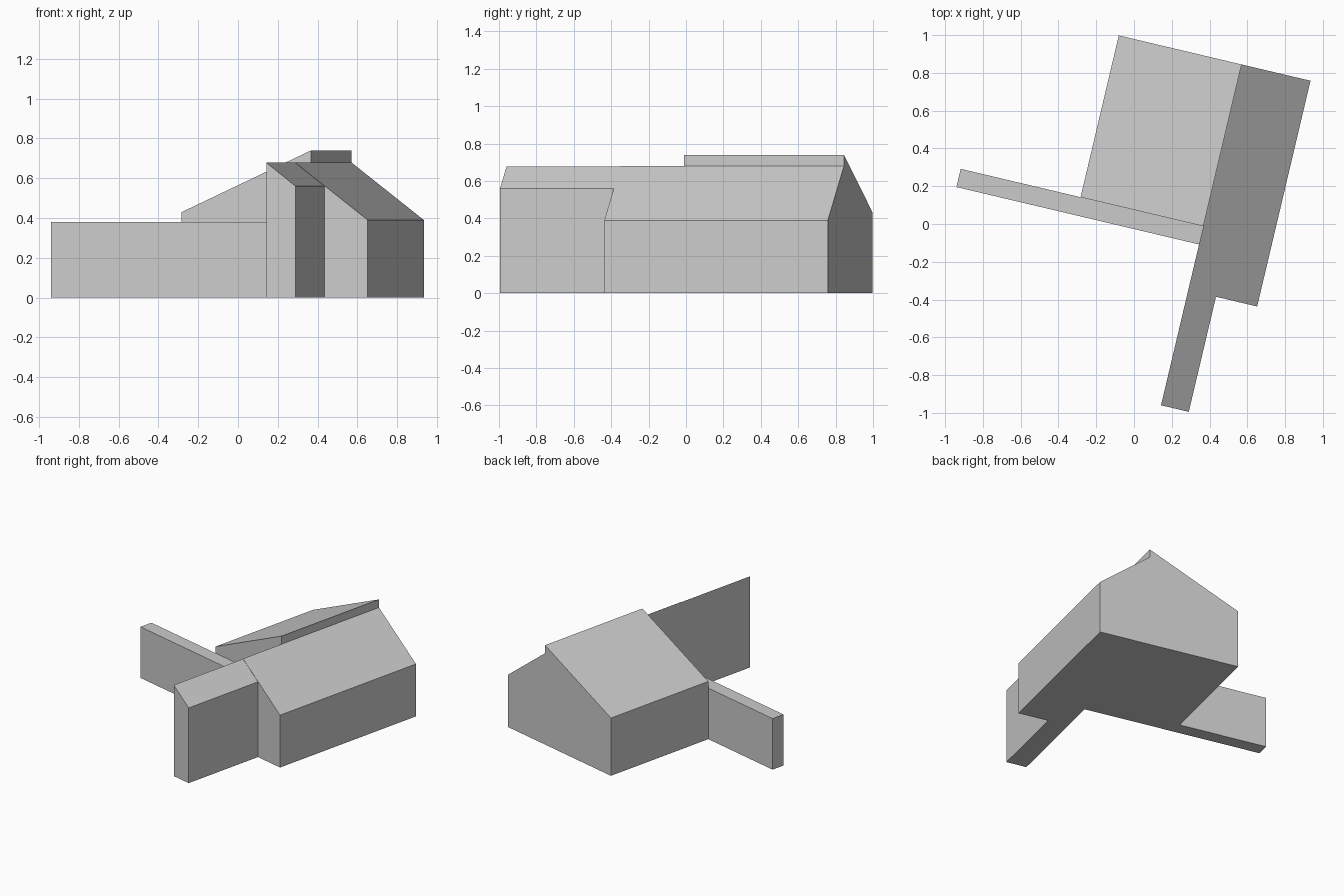
import bpy, bmesh, math
from mathutils import Matrix

cube = bpy.data.objects.get("Cube")
if cube:
    bpy.data.objects.remove(cube, do_unlink=True)

grey = bpy.data.materials.new("plain_grey")
grey.use_nodes = True
colour = (0.6, 0.6, 0.6, 1)
grey.diffuse_color = colour
grey.node_tree.nodes["Principled BSDF"].inputs["Base Color"].default_value = colour

# The whole building is turned on its site
TURN = Matrix.Rotation(math.radians(-13.3), 4, "Z")


def extrude_section(name, section, start, end):
    """Extrude an (across, height) section along the ridge direction."""
    bm = bmesh.new()
    face = bm.faces.new([bm.verts.new((u, start, z)) for u, z in section])
    out = bmesh.ops.extrude_face_region(bm, geom=[face])
    moved = [g for g in out["geom"] if isinstance(g, bmesh.types.BMVert)]
    bmesh.ops.translate(bm, verts=moved, vec=(0, end - start, 0))
    bmesh.ops.recalc_face_normals(bm, faces=bm.faces)
    bm.transform(TURN)
    mesh = bpy.data.meshes.new(name)
    bm.to_mesh(mesh)
    bm.free()
    mesh.materials.append(grey)
    obj = bpy.data.objects.new(name, mesh)
    bpy.context.collection.objects.link(obj)
    return obj


RIDGE, BACK, FRONT = 0.36, 0.953, -0.901
STEP = -0.275

# Lower half of the house, with its roof falling to the left
extrude_section("left_hall", [(RIDGE, 0), (0.735, 0), (0.735, 0.39), (RIDGE, 0.68)], STEP, BACK)
# Narrow wing continuing the same roof towards the front
extrude_section("front_wing", [(RIDGE, 0), (0.511, 0), (0.511, 0.56), (RIDGE, 0.678)], FRONT, STEP)
# Taller half, with a shallower roof falling to the right
extrude_section("right_hall", [(-0.308, 0), (RIDGE, 0), (RIDGE, 0.74), (-0.308, 0.43)], 0.073, BACK)
# Low garden wall
extrude_section("side_wall", [(-0.96, 0), (RIDGE, 0), (RIDGE, 0.38), (-0.96, 0.38)], -0.026, 0.073)
